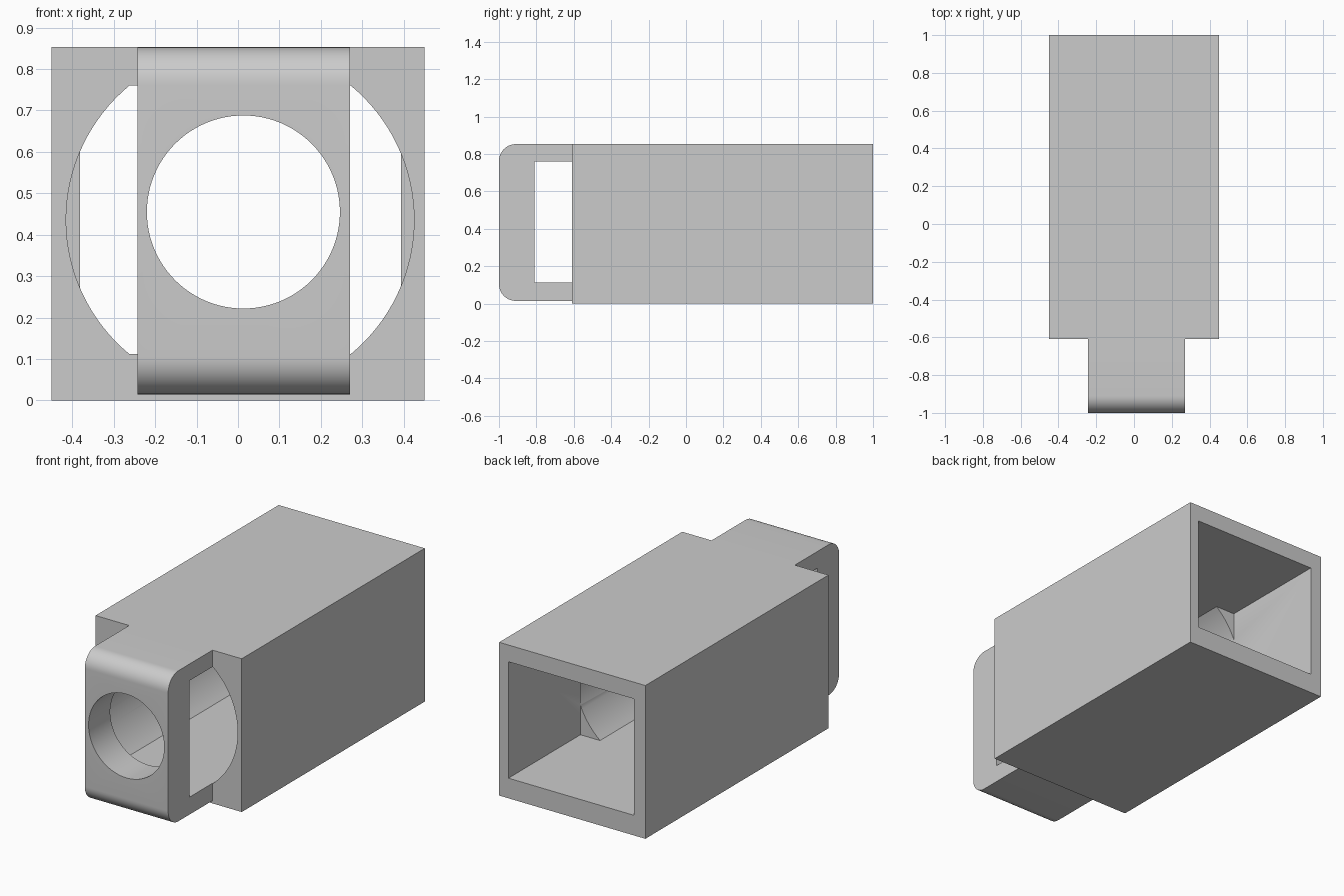
import bpy, bmesh, math

cube = bpy.data.objects.get("Cube")
if cube:
    bpy.data.objects.remove(cube, do_unlink=True)

# One plain grey for the whole part
grey = bpy.data.materials.new("plain grey")
grey.use_nodes = True
colour = (0.6, 0.6, 0.6, 1)
grey.diffuse_color = colour
grey.node_tree.nodes["Principled BSDF"].inputs["Base Color"].default_value = colour

FRONT, STEP, BACK = -1.0, -0.61, 1.0
TOP = 0.853
LOW, HIGH = 0.112, 0.76          # floor and ceiling shared by the openings


def prism(name, profile, y0, y1, radius=0):
    """Extrude an x-z profile along y; optionally round the front x-wise edges."""
    bm = bmesh.new()
    face = bm.faces.new([bm.verts.new((x, y0, z)) for x, z in profile])
    out = bmesh.ops.extrude_face_region(bm, geom=[face], use_keep_orig=True)
    moved = [v for v in out["geom"] if isinstance(v, bmesh.types.BMVert)]
    bmesh.ops.translate(bm, verts=moved, vec=(0, y1 - y0, 0))
    bmesh.ops.recalc_face_normals(bm, faces=bm.faces[:])
    if radius:
        edges = [e for e in bm.edges
                 if all(abs(v.co.y - y0) < 1e-5 for v in e.verts)
                 and abs(e.verts[0].co.z - e.verts[1].co.z) < 1e-5]
        bmesh.ops.bevel(bm, geom=edges, offset=radius, segments=12,
                        profile=0.5, affect='EDGES')
    mesh = bpy.data.meshes.new(name)
    bm.to_mesh(mesh)
    bm.free()
    obj = bpy.data.objects.new(name, mesh)
    bpy.context.collection.objects.link(obj)
    mesh.materials.append(grey)
    return obj


def rect(x0, x1, z0, z1):
    return [(x0, z0), (x1, z0), (x1, z1), (x0, z1)]


def circle(cx, cz, r, count=96):
    steps = [2 * math.pi * i / count for i in range(count)]
    return [(cx + r * math.cos(a), cz + r * math.sin(a)) for a in steps]


def flat_sided_circle(cx, cz, r, z0, z1, count=32):
    """Circle cut off flat at z0 and z1."""
    a0, a1 = math.asin((z0 - cz) / r), math.asin((z1 - cz) / r)
    arc = [a0 + (a1 - a0) * i / count for i in range(count + 1)]
    right = [(cx + r * math.cos(a), cz + r * math.sin(a)) for a in arc]
    left = [(cx - r * math.cos(a), cz + r * math.sin(a)) for a in reversed(arc)]
    return right + left


def combine(target, tool, operation):
    mod = target.modifiers.new(operation.title(), 'BOOLEAN')
    mod.operation, mod.solver, mod.object = operation, 'EXACT', tool
    bpy.context.view_layer.objects.active = target
    bpy.ops.object.modifier_apply(modifier=mod.name)
    bpy.data.objects.remove(tool, do_unlink=True)


# Long housing with the narrower rounded bracket on its front
housing = prism("housing", rect(-0.45, 0.45, 0, TOP), STEP, BACK)
bracket = prism("bracket", rect(-0.243, 0.27, 0.015, TOP), FRONT, STEP, radius=0.09)
combine(housing, bracket, 'UNION')

# Openings: side slot, rear chamber, wide bore and round front hole
cutters = [
    prism("slot_cutter", rect(-0.4, 0.4, LOW, HIGH), -0.81, STEP),
    prism("chamber_cutter", rect(-0.381, 0.393, LOW, HIGH), 0.367, BACK + 0.1),
    prism("bore_cutter", flat_sided_circle(0.005, 0.436, 0.42, LOW, HIGH), -0.7, 0.367),
    prism("front_hole_cutter", circle(0.013, 0.455, 0.233), FRONT - 0.1, -0.75),
]
for cutter in cutters:
    cutter.hide_render = True
    combine(housing, cutter, 'DIFFERENCE')

# Smooth curves, crisp corners
bpy.ops.object.select_all(action='DESELECT')
housing.select_set(True)
bpy.context.view_layer.objects.active = housing
bpy.ops.object.shade_smooth_by_angle(angle=math.radians(30))
